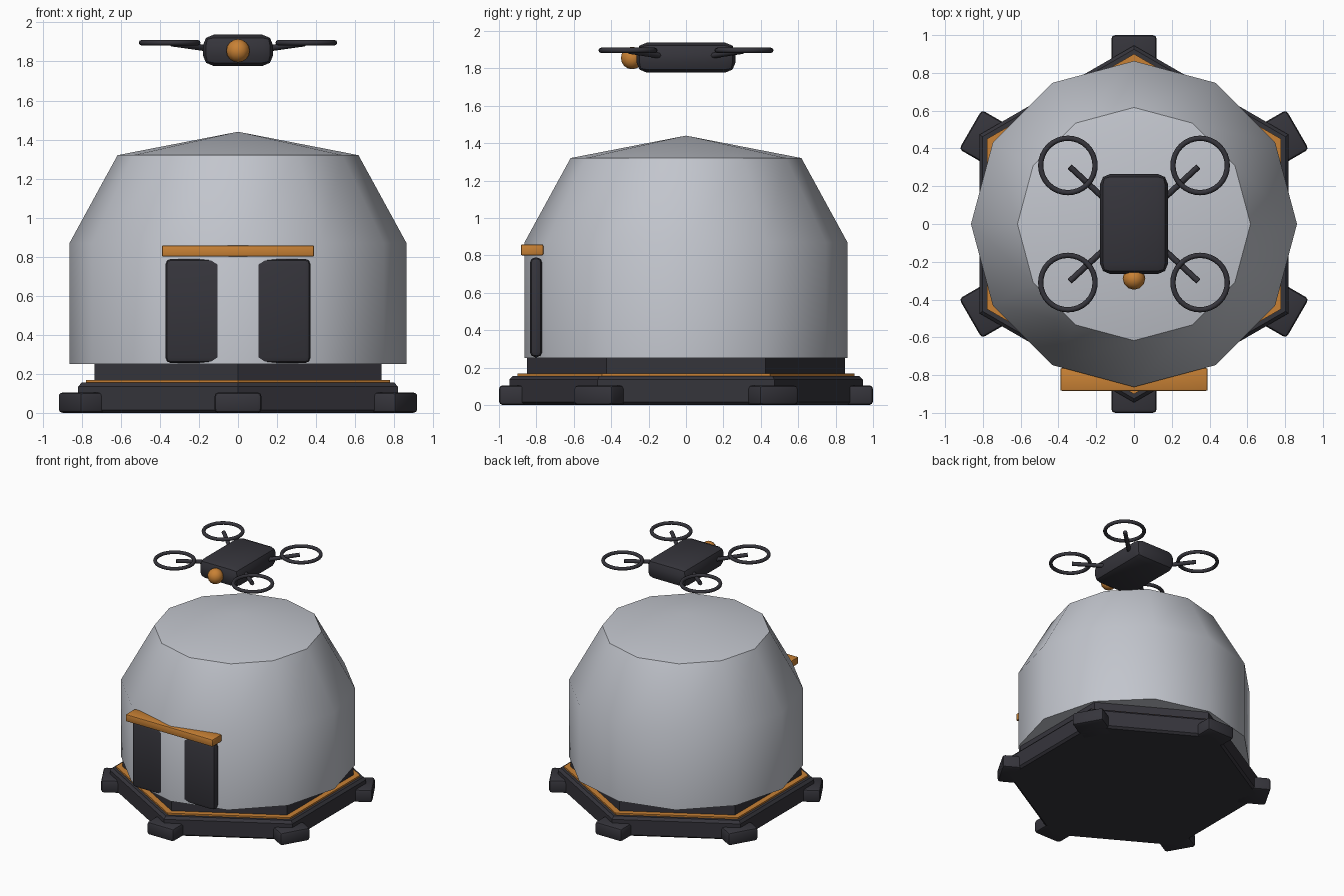
import bpy, bmesh, math
from mathutils import Vector, Matrix

if "Cube" in bpy.data.objects:
    bpy.data.objects.remove(bpy.data.objects["Cube"])


def material(name, rgb):
    m = bpy.data.materials.new(name)
    m.diffuse_color = (*rgb, 1)
    m.use_nodes = True
    m.node_tree.nodes["Principled BSDF"].inputs["Base Color"].default_value = m.diffuse_color
    return m


GREY = material("pale grey", (0.54, 0.56, 0.61))
DARK = material("charcoal", (0.036, 0.035, 0.044))
ORANGE = material("orange", (0.58, 0.22, 0.035))


def finish(obj, name, mat, angle=31):
    obj.name = name
    obj.data.materials.clear()
    obj.data.materials.append(mat)
    bpy.ops.object.select_all(action='DESELECT')
    obj.select_set(True)
    bpy.context.view_layer.objects.active = obj
    if angle:
        bpy.ops.object.shade_smooth_by_angle(angle=math.radians(angle))
    return obj


def lathe(name, profile, sides, start, mat, angle=31):
    """Closed solid of (radius, z) rings; a zero radius makes a tip."""
    bm = bmesh.new()
    rings = []
    for r, z in profile:
        if r == 0:
            rings.append([bm.verts.new((0, 0, z))])
        else:
            rings.append([bm.verts.new((r * math.cos(start + math.tau * i / sides),
                                        r * math.sin(start + math.tau * i / sides), z))
                          for i in range(sides)])
    bm.faces.new(rings[0][::-1])
    for a, b in zip(rings, rings[1:]):
        for i in range(sides):
            j = (i + 1) % sides
            if len(b) == 1:
                bm.faces.new((a[i], a[j], b[0]))
            else:
                bm.faces.new((a[i], a[j], b[j], b[i]))
    if len(rings[-1]) > 1:
        bm.faces.new(rings[-1])
    me = bpy.data.meshes.new(name)
    bm.to_mesh(me)
    bm.free()
    obj = bpy.data.objects.new(name, me)
    bpy.context.collection.objects.link(obj)
    return finish(obj, name, mat, angle)


def box(name, centre, size, bevel, mat, turn=0, segments=2):
    bpy.ops.mesh.primitive_cube_add(size=1)
    obj = bpy.context.object
    obj.data.transform(Matrix.Diagonal((*size, 1)))
    obj.location = centre
    obj.rotation_euler.z = turn
    mod = obj.modifiers.new("soft edges", 'BEVEL')
    mod.width, mod.segments = bevel, segments
    bpy.ops.object.modifier_apply(modifier=mod.name)
    return finish(obj, name, mat)


# Hexagonal foundation, trim and plinth
HEX = math.radians(30)
lathe("foundation", [(0.925, 0), (0.945, 0.015), (0.945, 0.135), (0.925, 0.155)], 6, HEX, DARK)
lathe("trim_band", [(0.90, 0.15), (0.90, 0.168)], 6, HEX, ORANGE)
lathe("plinth", [(0.85, 0.16), (0.85, 0.26)], 6, HEX, DARK)

# Feet on the six corners
for i in range(6):
    a = HEX + i * math.tau / 6
    box(f"foot_{i + 1}", (0.885 * math.cos(a), 0.885 * math.sin(a), 0.0525),
        (0.23, 0.24, 0.105), 0.02, DARK, a)

# Twelve-sided dome with a low pointed roof
lathe("dome", [(0.863, 0.25), (0.863, 0.87), (0.617, 1.32), (0, 1.44)], 12, 0, GREY)

# Doorway, partly sunk into the wall
box("door", (0, -0.802, 0.522), (0.745, 0.066, 0.535), 0.03, DARK)
box("door_lintel", (0, -0.823, 0.829), (0.78, 0.12, 0.058), 0.008, ORANGE)

# Hovering drone
box("drone_body", (0, 0, 1.857), (0.36, 0.53, 0.16), 0.055, DARK)
bpy.ops.mesh.primitive_uv_sphere_add(segments=12, ring_count=8, radius=0.06,
                                     location=(0, -0.288, 1.855))
finish(bpy.context.object, "drone_camera", ORANGE)

for sx in (-1, 1):
    for sy in (-1, 1):
        tag = ("left" if sx < 0 else "right") + ("_front" if sy < 0 else "_back")
        p = Vector((sx * 0.12, sy * 0.10, 1.862))
        q = Vector((sx * 0.34, sy * 0.303, 1.893))
        bpy.ops.mesh.primitive_cylinder_add(vertices=8, radius=0.016, depth=(q - p).length,
                                            location=(p + q) / 2)
        arm = bpy.context.object
        arm.rotation_euler = (q - p).to_track_quat('Z', 'Y').to_euler()
        finish(arm, "drone_arm_" + tag, DARK, 50)
        bpy.ops.mesh.primitive_torus_add(major_segments=32, minor_segments=8,
                                         major_radius=0.144, minor_radius=0.014,
                                         location=(sx * 0.35, sy * 0.31, 1.896))
        finish(bpy.context.object, "rotor_ring_" + tag, DARK, 50)
